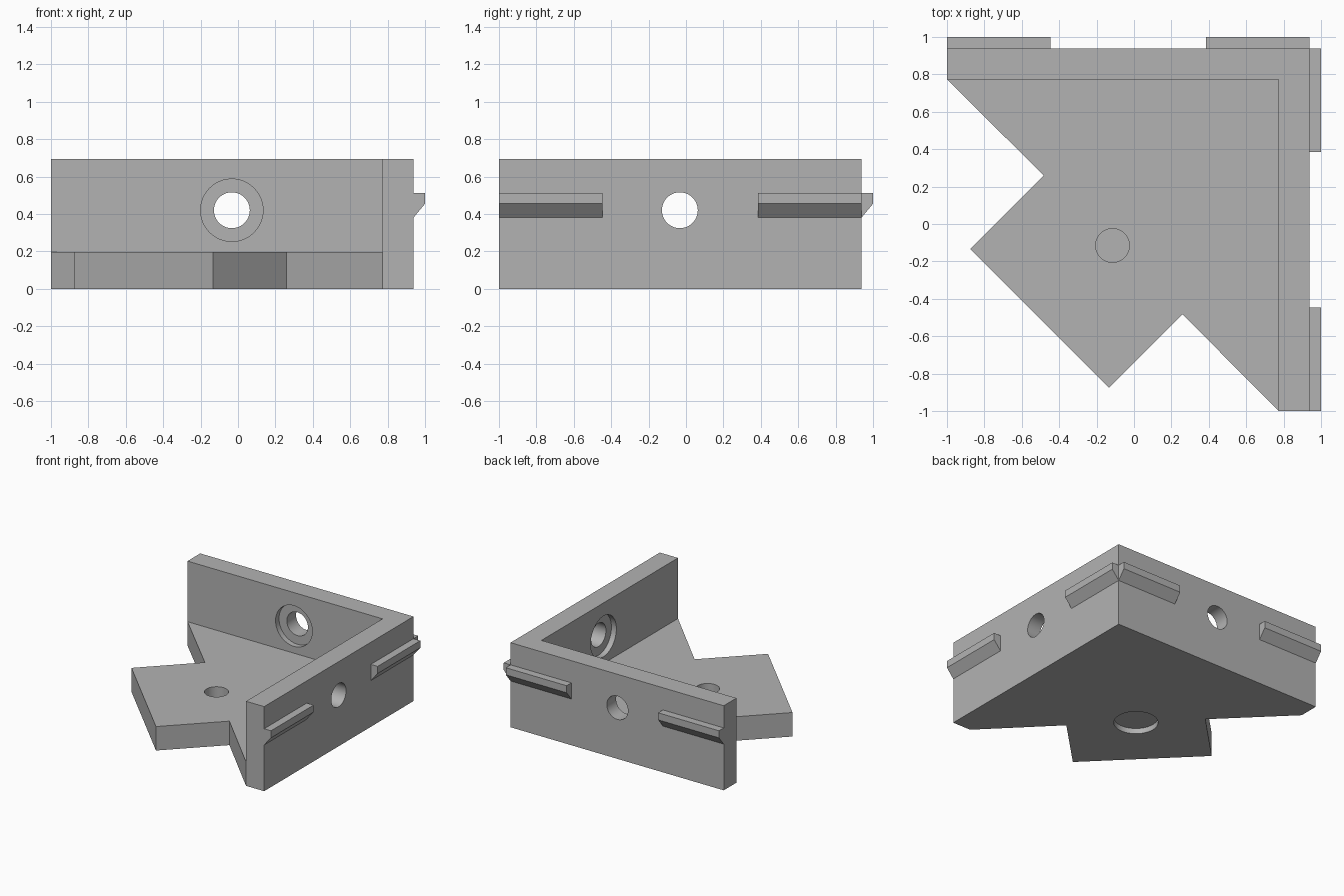
import bpy, bmesh
from math import radians
from mathutils import Matrix, Vector

cube = bpy.data.objects.get("Cube")
if cube:
    bpy.data.objects.remove(cube, do_unlink=True)

grey = bpy.data.materials.new("plain grey")
grey.use_nodes = True
colour = (0.45, 0.45, 0.45, 1)
grey.diffuse_color = colour
grey.node_tree.nodes["Principled BSDF"].inputs["Base Color"].default_value = colour

LOW, INNER, OUTER, TIP = -1.0, 0.773, 0.938, 1.0
HEIGHT, PLATE = 0.695, 0.197
HOLE_Z, HOLE_R, SINK_R, SINK = 0.42, 0.096, 0.167, 0.045


def prism(name, points, push):
    """Extrude a flat outline along a vector."""
    bm = bmesh.new()
    face = bm.faces.new([bm.verts.new(p) for p in points])
    new = bmesh.ops.extrude_face_region(bm, geom=[face])["geom"]
    bmesh.ops.translate(bm, vec=push,
                        verts=[v for v in new if isinstance(v, bmesh.types.BMVert)])
    bmesh.ops.recalc_face_normals(bm, faces=bm.faces)
    mesh = bpy.data.meshes.new(name)
    bm.to_mesh(mesh)
    bm.free()
    mesh.materials.append(grey)
    obj = bpy.data.objects.new(name, mesh)
    bpy.context.collection.objects.link(obj)
    return obj


def drill(obj, start, end, radius):
    """Cut a round hole between two points."""
    a, b = Vector(start), Vector(end)
    axis = b - a
    bm = bmesh.new()
    place = Matrix.Translation((a + b) / 2) @ axis.to_track_quat("Z", "Y").to_matrix().to_4x4()
    bmesh.ops.create_cone(bm, cap_ends=True, segments=48, radius1=radius,
                          radius2=radius, depth=axis.length, matrix=place)
    mesh = bpy.data.meshes.new("cutter")
    bm.to_mesh(mesh)
    bm.free()
    mesh.materials.append(grey)
    cutter = bpy.data.objects.new("cutter", mesh)
    cutter.hide_render = True
    bpy.context.collection.objects.link(cutter)
    mod = obj.modifiers.new("hole", "BOOLEAN")
    mod.operation, mod.solver, mod.object = "DIFFERENCE", "EXACT", cutter
    graph = bpy.context.evaluated_depsgraph_get()
    result = bpy.data.meshes.new_from_object(obj.evaluated_get(graph))
    obj.modifiers.clear()
    obj.data = result
    bpy.data.objects.remove(cutter, do_unlink=True)


def swap(p):
    """Mirror a point across the diagonal x = y."""
    return (p[1], p[0], p[2])


# Two walls meeting in a corner
walls = prism("corner_walls", [(x, y, 0) for x, y in (
    (LOW, INNER), (INNER, INNER), (INNER, LOW),
    (OUTER, LOW), (OUTER, OUTER), (LOW, OUTER))], (0, 0, HEIGHT))

# Notched base plate, outlined by one half and its mirror image
half = [(LOW, INNER, 0), (-0.483, 0.26, 0), (-0.875, -0.133, 0)]
plate = prism("base_plate", half + [swap(p) for p in reversed(half)]
              + [(INNER, INNER, 0)], (0, 0, PLATE))

# Recessed bolt hole in each wall
for side in (lambda p: p, swap):
    x = -0.033
    drill(walls, side((x, INNER - 0.1, HOLE_Z)), side((x, OUTER + 0.1, HOLE_Z)), HOLE_R)
    drill(walls, side((x, INNER - 0.1, HOLE_Z)), side((x, INNER + SINK, HOLE_Z)), SINK_R)

# Plate hole and underside recess, kept apart by a thin web
c = -0.115
drill(plate, (c, c, SINK + 0.02), (c, c, PLATE + 0.1), 0.09)
drill(plate, (c, c, -0.1), (c, c, SINK), SINK_R)

# Sloped clip rails on the outer wall faces
profile = [(OUTER, 0.38), (TIP, 0.455), (TIP, 0.513), (OUTER, 0.513)]
for side, label in ((lambda p: p, "back"), (swap, "left")):
    for start, end, place in ((LOW, -0.447, "outer"), (0.385, OUTER, "corner")):
        prism(f"{label}_{place}_clip", [side((start, y, z)) for y, z in profile],
              side((end - start, 0, 0)))

# Smooth hole walls, sharp edges elsewhere
bpy.ops.object.select_all(action="DESELECT")
for obj in (walls, plate):
    obj.select_set(True)
bpy.context.view_layer.objects.active = walls
bpy.ops.object.shade_smooth_by_angle(angle=radians(30))
